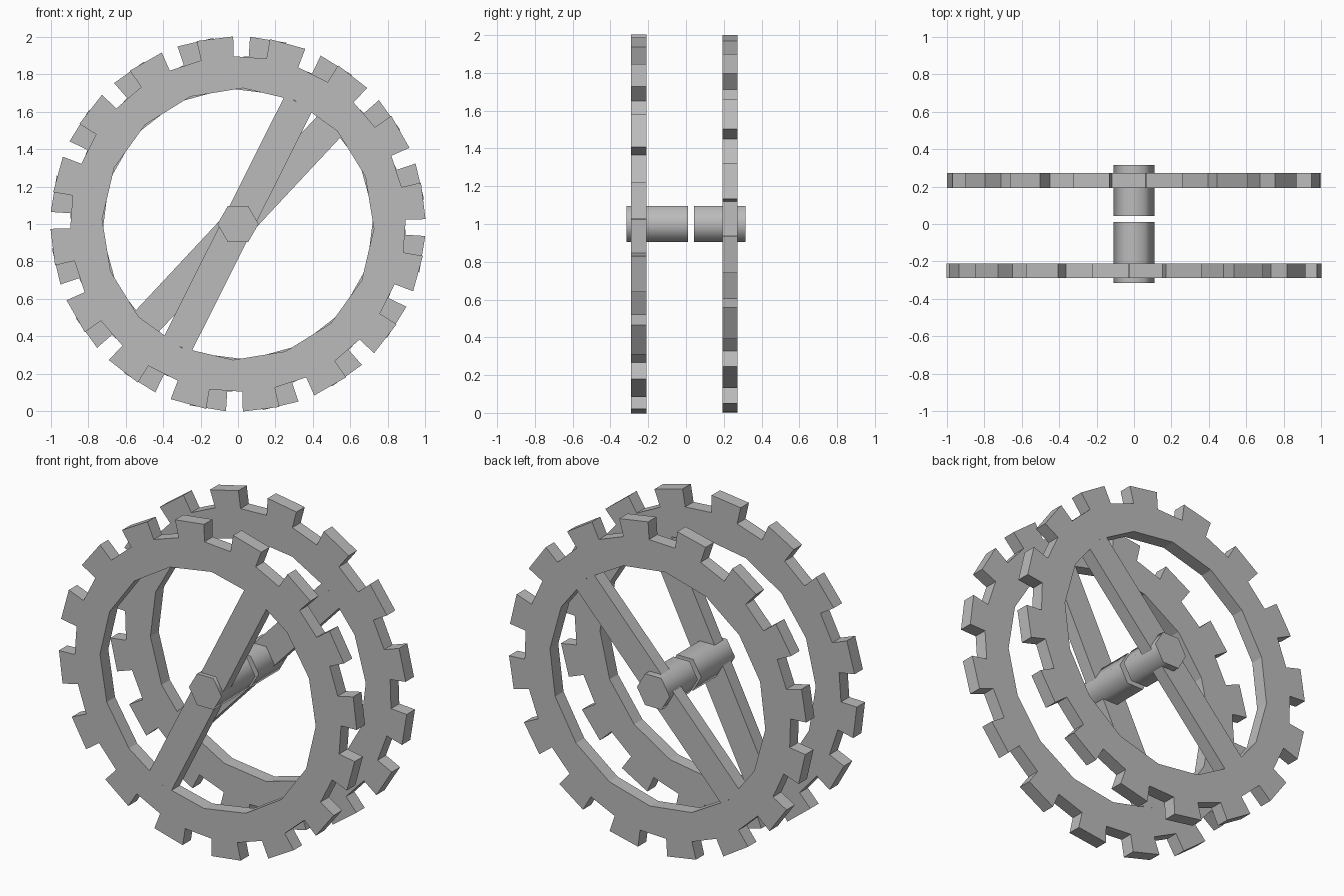
import bpy, bmesh
from math import cos, sin, radians
from mathutils import Vector, Matrix

if "Cube" in bpy.data.objects:
    bpy.data.objects.remove(bpy.data.objects["Cube"], do_unlink=True)

grey = bpy.data.materials.new("plain_grey")
grey.use_nodes = True
COLOUR = (0.5, 0.5, 0.5, 1)
grey.diffuse_color = COLOUR
grey.node_tree.nodes["Principled BSDF"].inputs["Base Color"].default_value = COLOUR

TEETH, TIP, ROOT, INNER = 16, 1.003, 0.897, 0.727
PITCH = 360 / TEETH
THICK = 0.08


def polar(radius, degrees, y):
    a = radians(degrees)
    return Vector((radius * cos(a), y, 1 + radius * sin(a)))


def finish(bm, name):
    bmesh.ops.recalc_face_normals(bm, faces=bm.faces)
    mesh = bpy.data.meshes.new(name)
    bm.to_mesh(mesh)
    bm.free()
    mesh.materials.append(grey)
    obj = bpy.data.objects.new(name, mesh)
    bpy.context.collection.objects.link(obj)
    return obj


def loop(bm, points):
    verts = [bm.verts.new(p) for p in points]
    return [bm.edges.new((v, verts[i - 1])) for i, v in enumerate(verts)]


def toothed_ring(name, y, turn):
    """Square-toothed rim with a sixteen-sided opening; turn is a tooth centre."""
    bm = bmesh.new()
    outer, inner = [], []
    for i in range(TEETH):
        mid = turn + i * PITCH
        for radius, side in ((ROOT, -1), (TIP, -1), (TIP, 1), (ROOT, 1)):
            outer.append(polar(radius, mid + side * PITCH / 4, y))
        inner.append(polar(INNER, mid + 13.4, y))
    edges = loop(bm, outer) + loop(bm, inner)
    bmesh.ops.triangle_fill(bm, edges=edges, use_beauty=True, normal=(0, -1, 0))
    bmesh.ops.dissolve_limit(bm, angle_limit=0.01, verts=[], edges=bm.edges)
    out = bmesh.ops.extrude_face_region(bm, geom=bm.faces[:])
    moved = [g for g in out["geom"] if isinstance(g, bmesh.types.BMVert)]
    bmesh.ops.translate(bm, verts=moved, vec=(0, THICK, 0))
    return finish(bm, name)


def spoke(name, y, degrees):
    """Straight bar across the opening, aligned with a gap between teeth."""
    bm = bmesh.new()
    bmesh.ops.create_cube(bm, size=1)
    place = (Matrix.Translation((0, y + THICK / 2, 1))
             @ Matrix.Rotation(-radians(degrees), 4, 'Y')
             @ Matrix.Diagonal((1.45, THICK, 0.168, 1)))
    bmesh.ops.transform(bm, matrix=place, verts=bm.verts)
    return finish(bm, name)


def axle(name, y0, y1):
    """Six-sided stub with softly shaded sides and flat ends."""
    bm = bmesh.new()
    ends = [[bm.verts.new(polar(0.11, k * 60, y)) for k in range(6)] for y in (y0, y1)]
    for ring in ends:
        bm.faces.new(ring)
    for k in range(6):
        side = bm.faces.new((ends[0][k - 1], ends[0][k], ends[1][k], ends[1][k - 1]))
        side.smooth = True
    return finish(bm, name)


# Two wheels, the rear one turned a little against the front one
for label, y, turn, gap, span in (("front", -0.29, 74.6, -PITCH / 2, (-0.315, 0.01)),
                                  ("rear", 0.193, 80.7, -1.5 * PITCH, (0.043, 0.315))):
    toothed_ring(label + "_toothed_ring", y, turn)
    spoke(label + "_spoke", y, turn + gap)
    axle(label + "_axle", *span)
